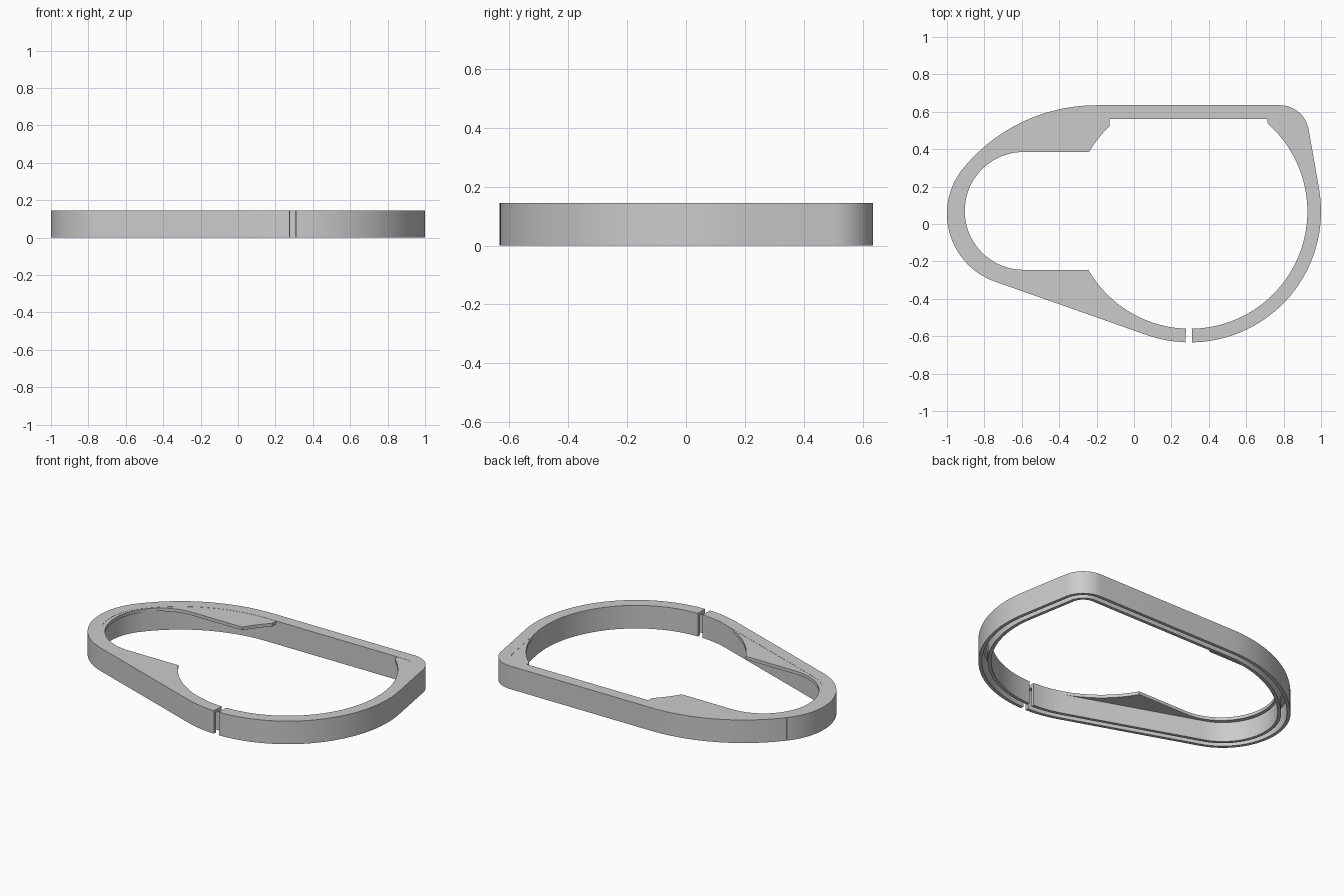
import bpy
import bmesh
from math import cos, sin, radians

cube = bpy.data.objects.get("Cube")
if cube:
    bpy.data.objects.remove(cube)

HEIGHT, WIDTH, WALL, PLATE = 0.145, 0.073, 0.02, 0.02

grey = bpy.data.materials.new("light_grey")
grey.use_nodes = True
grey.diffuse_color = (0.6, 0.6, 0.6, 1)
grey.node_tree.nodes["Principled BSDF"].inputs["Base Color"].default_value = (0.6, 0.6, 0.6, 1)

# Tangent circles of the outline: centre x, centre y, radius
BIG = (0.3, 0.067, 0.7)
CORNER = (0.78, 0.479, 0.156)
BACK = (-0.2, -0.288, 0.923)
NOSE = (-0.615, 0.055, 0.385)
SLOT = (-0.59, 0.07, 0.315)


def arc(circle, start, end, inset=0.0, steps=24):
    cx, cy, r = circle
    angles = [radians(start + (end - start) * i / steps) for i in range(steps + 1)]
    return [(cx + (r - inset) * cos(a), cy + (r - inset) * sin(a)) for a in angles]


def outline(inset):
    """Open loop running from one side of the gap round to the other."""
    return (arc(BIG, -89.2, 10, inset, 40) + arc(CORNER, 10, 90, inset, 16)
            + arc(BACK, 90, 140.4, inset) + arc(NOSE, 140.4, 250.8, inset, 32)
            + arc(BIG, 250.8, 267.95, inset, 8))


def finish(name, bm):
    bmesh.ops.recalc_face_normals(bm, faces=bm.faces)
    mesh = bpy.data.meshes.new(name)
    bm.to_mesh(mesh)
    bm.free()
    mesh.materials.append(grey)
    obj = bpy.data.objects.new(name, mesh)
    bpy.context.collection.objects.link(obj)
    bpy.ops.object.select_all(action='DESELECT')
    obj.select_set(True)
    bpy.context.view_layer.objects.active = obj
    bpy.ops.object.shade_smooth_by_angle(angle=radians(25))
    return obj


def sweep(name, profile):
    """Sweep an (inset, z) cross-section along the outline."""
    bm = bmesh.new()
    rails = [[bm.verts.new((x, y, z)) for x, y in outline(inset)] for inset, z in profile]
    for a, b in zip(rails, rails[1:] + rails[:1]):
        for i in range(len(a) - 1):
            bm.faces.new((a[i], a[i + 1], b[i + 1], b[i]))
    for end in (0, -1):
        bm.faces.new([rail[end] for rail in rails])
    return finish(name, bm)


def plate(name, points):
    """Thin plate level with the top of the frame."""
    bm = bmesh.new()
    top = HEIGHT - 0.001
    face = bm.faces.new([bm.verts.new((x, y, top)) for x, y in points])
    new = bmesh.ops.extrude_face_region(bm, geom=[face])["geom"]
    moved = [v for v in new if isinstance(v, bmesh.types.BMVert)]
    bmesh.ops.translate(bm, verts=moved, vec=(0, 0, -PLATE))
    return finish(name, bm)


# Frame: channel open underneath, split at the front
roof = HEIGHT - PLATE
sweep("channel_frame", [
    (0, 0), (0, HEIGHT), (WIDTH, HEIGHT), (WIDTH, 0),
    (WIDTH - WALL, 0), (WIDTH - WALL, roof), (WALL, roof), (WALL, 0)])

# Plate round the narrow end, with a gusset on each side
lap = WIDTH - 0.008
plate("narrow_end_plate",
      [(-0.13, 0.57)] + arc(BACK, 90, 140.4, lap) + arc(NOSE, 141, 250.8, lap, 32)
      + arc(BIG, 250.8, 209.8, WIDTH) + arc(SLOT, 270, 90, 0, 40)
      + arc(BIG, 149.5, 133.3, WIDTH, 8))

# Gusset in the rounded corner
plate("corner_gusset",
      [(0.715, 0.57)] + arc(BIG, 48.6, 10, WIDTH) + arc(CORNER, 10, 90, lap, 16))
